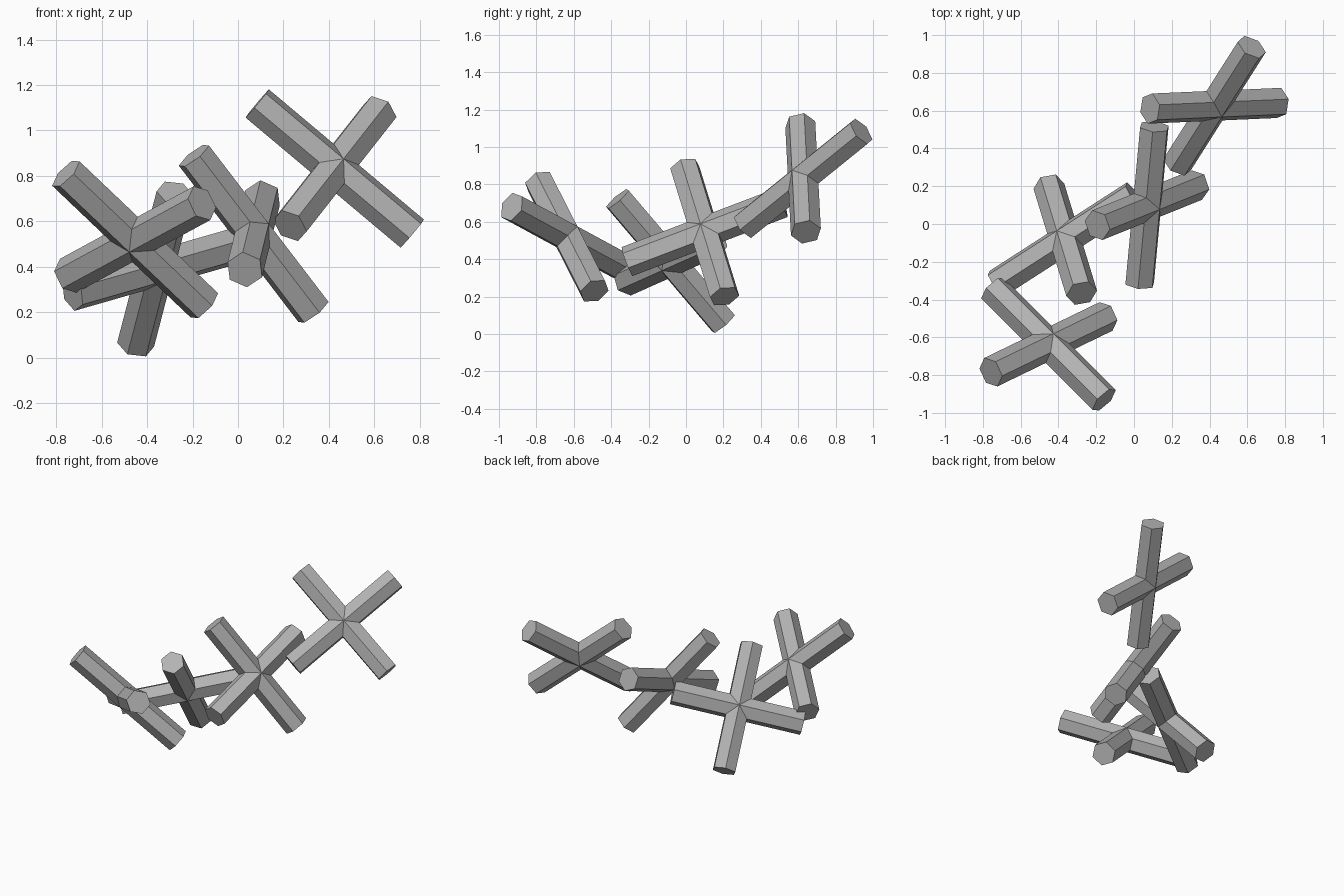
import bpy
import bmesh
from mathutils import Matrix, Vector

cube = bpy.data.objects.get("Cube")
if cube:
    bpy.data.objects.remove(cube, do_unlink=True)

HALF_LENGTH = 0.446
RADIUS = 0.083

grey = bpy.data.materials.new("plain grey")
grey.use_nodes = True
colour = (0.45, 0.45, 0.45, 1)
grey.diffuse_color = colour
grey.node_tree.nodes["Principled BSDF"].inputs["Base Color"].default_value = colour


def hex_bar(name, centre, axis, ridge):
    """Six-sided bar along axis, with one long edge facing the ridge direction."""
    side = axis.cross(ridge)
    frame = Matrix((ridge, side, axis)).transposed().to_4x4()
    bm = bmesh.new()
    bmesh.ops.create_cone(bm, cap_ends=True, segments=6, radius1=RADIUS,
                          radius2=RADIUS, depth=2 * HALF_LENGTH)
    # put a corner of the hexagon exactly on the local x axis
    corner = bm.verts[:][0].co
    turn = Vector((1, 0)).angle_signed(corner.xy)
    bmesh.ops.transform(bm, matrix=Matrix.Rotation(turn, 4, 'Z'), verts=bm.verts)
    bmesh.ops.transform(bm, matrix=frame, verts=bm.verts)
    bmesh.ops.recalc_face_normals(bm, faces=bm.faces)
    mesh = bpy.data.meshes.new(name)
    bm.to_mesh(mesh)
    bm.free()
    mesh.materials.append(grey)
    bar = bpy.data.objects.new(name, mesh)
    bar.location = centre
    bpy.context.collection.objects.link(bar)


def cross(name, centre, first, second):
    """Two bars crossing at right angles."""
    a = Vector(first).normalized()
    b = Vector(second)
    b = (b - a * b.dot(a)).normalized()
    normal = a.cross(b)
    hex_bar(name + "_bar_a", centre, a, normal)
    hex_bar(name + "_bar_b", centre, b, normal)


# chain of four crosses, from front to back
cross("front_cross", (-0.453, -0.637, 0.52), (0.59, -0.59, 0.32), (0.62, 0.285, -0.575))
cross("lower_cross", (-0.364, -0.083, 0.39), (0.172, -0.562, 0.66), (0.365, 0.235, 0.105))
cross("middle_cross", (0.069, 0.10, 0.545), (0.52, 0.21, -0.68), (0.085, 0.84, 0.31))
cross("back_cross", (0.426, 0.626, 0.832), (0.685, 0.03, -0.575), (0.39, 0.62, 0.505))
